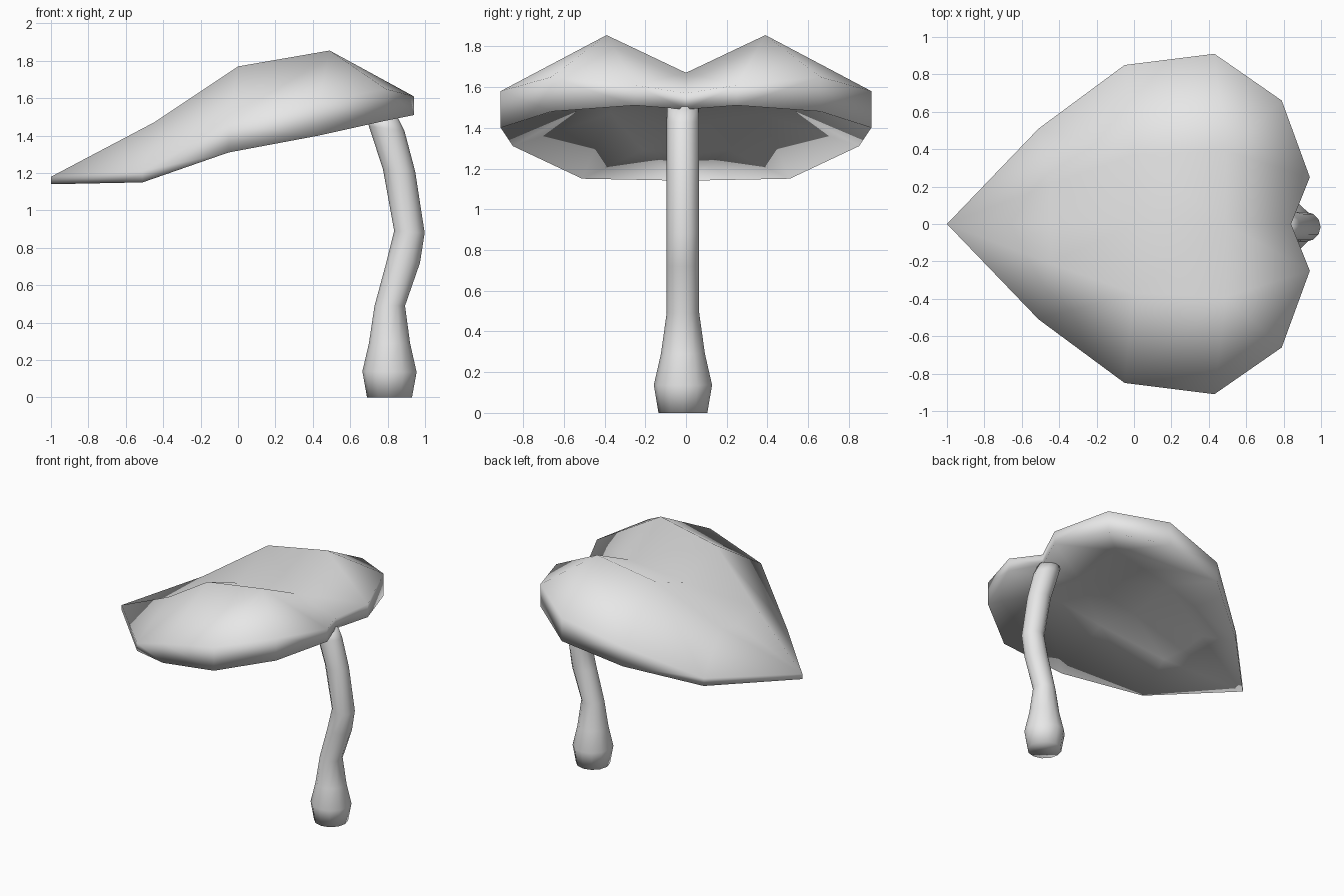
import bpy, bmesh, math

cube = bpy.data.objects.get("Cube")
if cube:
    bpy.data.objects.remove(cube, do_unlink=True)

grey = bpy.data.materials.new("light grey")
grey.diffuse_color = (0.8, 0.8, 0.8, 1)
grey.use_nodes = True
grey.node_tree.nodes["Principled BSDF"].inputs["Base Color"].default_value = (0.8, 0.8, 0.8, 1)


def finish(name, bm):
    """Turn the bmesh into a fully smooth object."""
    bmesh.ops.recalc_face_normals(bm, faces=bm.faces[:])
    for face in bm.faces:
        face.smooth = True
    mesh = bpy.data.meshes.new(name)
    bm.to_mesh(mesh)
    bm.free()
    mesh.materials.append(grey)
    obj = bpy.data.objects.new(name, mesh)
    bpy.context.collection.objects.link(obj)


# Heart-shaped cap: one half, from the tip (-x) round to the notch (+x)
outline = [(-1, 0), (-0.51, 0.51), (-0.05, 0.85), (0.43, 0.91),
           (0.79, 0.66), (0.94, 0.25), (0.84, 0)]
rim_top = [1.18, 1.21, 1.46, 1.58, 1.65, 1.61, 1.57]
rim_low = [1.14, 1.15, 1.31, 1.40, 1.48, 1.51, 1.49]
ridge = [(-0.45, 0.21), (0.0, 0.37), (0.49, 0.39)]
valley = [(-0.45, 0), (0.0, 0), (0.49, 0)]

bm = bmesh.new()


def add(points, heights):
    return [bm.verts.new((x, y, z)) for (x, y), z in zip(points, heights)]


def skin(ring, crest, mid):
    """Lobed sheet from a rim ring up to the crest and down to the valley."""
    t, a, b, c, d, e, n = ring
    p, q, r = crest
    i, j, k = mid
    for f in ((t, a, p), (a, b, q, p), (b, c, r, q), (c, d, r), (d, e, r),
              (e, n, k, r), (t, p, i), (p, q, j, i), (q, r, k, j)):
        bm.faces.new(f)


# Upper sheet, hollow underside and the rim wall joining them
upper = add(outline, rim_top)
lower = add(outline, rim_low)
skin(upper, add(ridge, (1.47, 1.77, 1.855)), add(valley, (1.41, 1.62, 1.67)))
skin(lower, add(ridge, (1.29, 1.47, 1.56)), add(valley, (1.27, 1.40, 1.49)))
for i in range(len(upper) - 1):
    bm.faces.new((upper[i], upper[i + 1], lower[i + 1], lower[i]))
bmesh.ops.mirror(bm, geom=bm.verts[:] + bm.edges[:] + bm.faces[:],
                 axis='Y', merge_dist=0.0005)
finish("heart_cap", bm)

# Bent stalk: each ring is (left x, left z, right x, right z, y radius)
rings = [(0.69, 0, 0.93, 0, 0.12), (0.665, 0.14, 0.955, 0.135, 0.143),
         (0.70, 0.29, 0.92, 0.29, 0.108), (0.73, 0.49, 0.893, 0.49, 0.08),
         (0.795, 0.73, 0.973, 0.72, 0.08), (0.835, 0.89, 0.998, 0.88, 0.08),
         (0.775, 1.22, 0.947, 1.21, 0.08), (0.70, 1.45, 0.89, 1.425, 0.08),
         (0.69, 1.49, 0.85, 1.505, 0.078)]
SIDES = 12
bm = bmesh.new()
loops = []
for x0, z0, x1, z1, ry in rings:
    loop = []
    for s in range(SIDES):
        a = 2 * math.pi * s / SIDES
        f = (1 + math.cos(a)) / 2
        loop.append(bm.verts.new((x0 + (x1 - x0) * f, -0.015 + ry * math.sin(a),
                                  z0 + (z1 - z0) * f)))
    loops.append(loop)
for low, high in zip(loops, loops[1:]):
    for s in range(SIDES):
        n = (s + 1) % SIDES
        bm.faces.new((low[s], low[n], high[n], high[s]))
bm.faces.new(loops[0][::-1])
bm.faces.new(loops[-1])
finish("stalk", bm)
